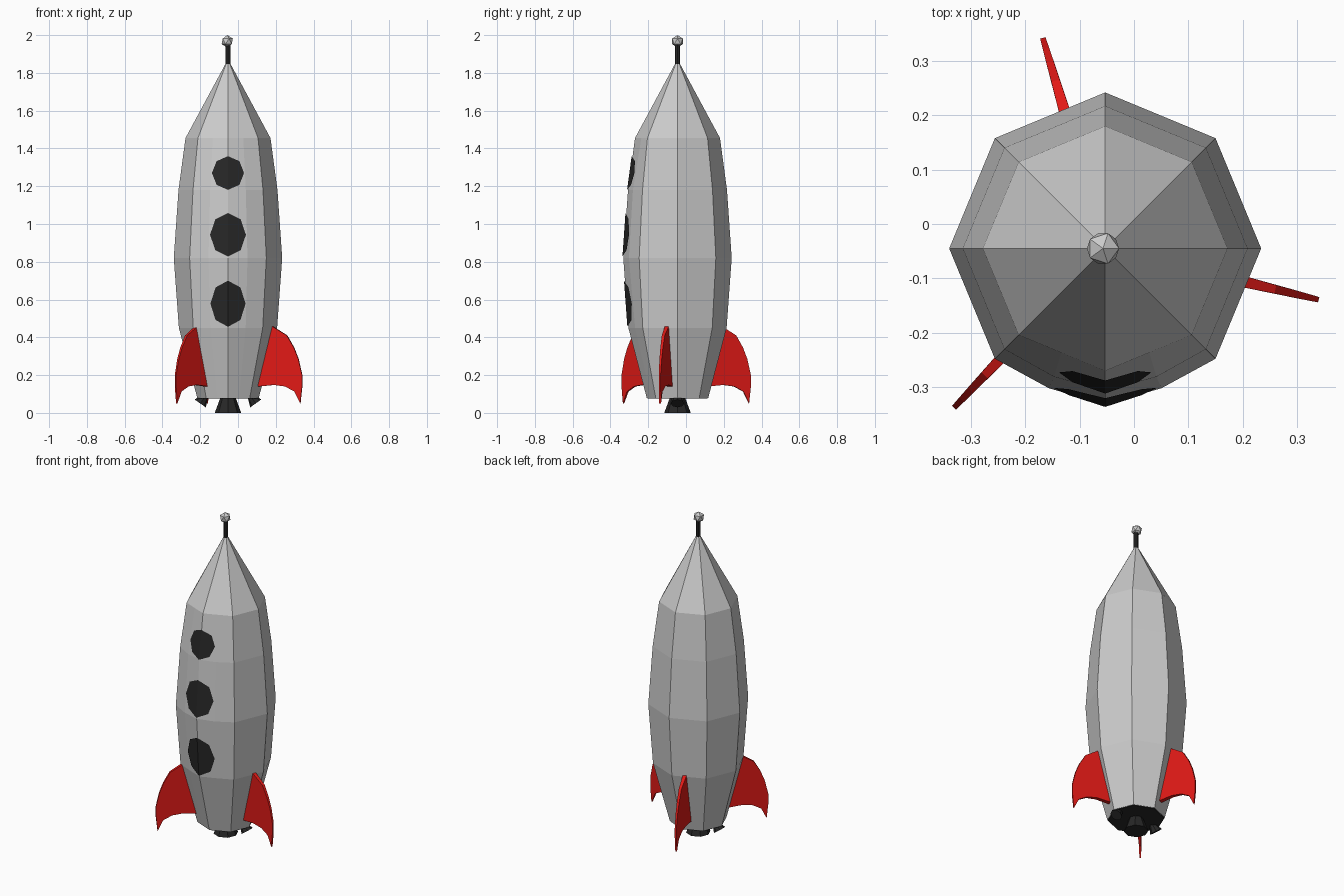
import bpy, bmesh
from math import sin, cos, radians
from mathutils import Vector

if "Cube" in bpy.data.objects:
    bpy.data.objects.remove(bpy.data.objects["Cube"])

CX, CY = -0.053, -0.045          # rocket axis


def material(name, rgb):
    m = bpy.data.materials.new(name)
    m.diffuse_color = (*rgb, 1)
    m.use_nodes = True
    m.node_tree.nodes["Principled BSDF"].inputs["Base Color"].default_value = m.diffuse_color
    return m


DARK = material("dark_metal", (0.02, 0.02, 0.02))
RED = material("red_paint", (0.75, 0.01, 0.008))


def make(name, verts, faces, mat=None):
    me = bpy.data.meshes.new(name)
    bm = bmesh.new()
    vs = [bm.verts.new(v) for v in verts]
    for f in faces:
        bm.faces.new([vs[i] for i in f])
    bmesh.ops.recalc_face_normals(bm, faces=bm.faces)
    bm.to_mesh(me)
    bm.free()
    ob = bpy.data.objects.new(name, me)
    bpy.context.collection.objects.link(ob)
    if mat:
        me.materials.append(mat)
    return ob


def loft(name, rings, mat=None):
    """Skin a stack of equal-length rings and cap both ends."""
    n = len(rings[0])
    verts = [v for r in rings for v in r]
    faces = [(k * n + i, k * n + (i + 1) % n, (k + 1) * n + (i + 1) % n, (k + 1) * n + i)
             for k in range(len(rings) - 1) for i in range(n)]
    last = (len(rings) - 1) * n
    faces += [tuple(range(n)), tuple(range(last, last + n))]
    return make(name, verts, faces, mat)


def cone(name, a, b, ra, rb, sides, mat):
    """Tapered cylinder between two points."""
    a, b = Vector(a), Vector(b)
    q = (b - a).to_track_quat('Z', 'Y')
    rings = [[p + q @ Vector((r * cos(radians(360 * i / sides)), r * sin(radians(360 * i / sides)), 0))
              for i in range(sides)] for p, r in ((a, ra), (b, rb))]
    return loft(name, rings, mat)


# Hull: eight sides plus two extra front points that bulge around the windows
# (z, radius, bulge)
PROFILE = [(0.08, 0.163, 0), (0.45, 0.26, 0.003), (0.82, 0.287, 0.013),
           (1.18, 0.262, 0.013), (1.455, 0.225, 0), (1.85, 0.012, 0)]


def front_point(r, bulge):
    dx = 0.36 * r
    return dx, r - dx * 0.4142 + bulge


def hull_ring(z, r, bulge):
    pts = [(r * cos(radians(45 * i)), r * sin(radians(45 * i))) for i in range(8)]
    dx, d = front_point(r, bulge)
    pts = pts[:6] + [(-dx, -d), pts[6], (dx, -d), pts[7]]
    return [(CX + x, CY + y, z) for x, y in pts]


loft("hull", [hull_ring(*p) for p in PROFILE])


# Windows: octagons folded over the front edge of the hull
def hull_front(dx, z):
    for (z0, r0, b0), (z1, r1, b1) in zip(PROFILE, PROFILE[1:]):
        if z0 <= z <= z1:
            t = (z - z0) / (z1 - z0)
            r = r0 + (r1 - r0) * t
            ex, d = front_point(r, b0 + (b1 - b0) * t)
            return CY - (r + (d - r) * abs(dx) / ex) - 0.005


for name, zc, w, h in (("lower_window", 0.578, 0.093, 0.122),
                       ("middle_window", 0.943, 0.095, 0.115),
                       ("upper_window", 1.27, 0.085, 0.089)):
    verts = []
    for i in range(8):
        dx, z = w * sin(radians(45 * i)), zc + h * cos(radians(45 * i))
        verts.append((CX + dx, hull_front(dx, z), z))
    make(name, verts, [(0, 1, 2, 3, 4), (4, 5, 6, 7, 0)], DARK)

# Fins: swept outline (radius, z, half thickness), three around the hull
FIN = [(0.225, 0.46, .011), (0.245, 0.457, .011), (0.322, 0.41, .008), (0.36, 0.345, .007),
       (0.384, 0.285, .006), (0.404, 0.2, .005), (0.404, 0.14, .005), (0.394, 0.05, .005),
       (0.363, 0.113, .006), (0.312, 0.14, .008), (0.25, 0.148, .011), (0.15, 0.138, .014)]
for k in range(3):
    a = radians(-13.5 + 120 * k)
    sides = [[(CX + r * cos(a) - s * t * sin(a), CY + r * sin(a) + s * t * cos(a), z)
              for r, z, t in FIN] for s in (-1, 1)]
    loft(f"fin_{k + 1}", sides, RED)

# Engine plate, main nozzle and two tilted side thrusters
cone("engine_plate", (CX, CY, 0.077), (CX, CY, 0.085), 0.16, 0.16, 8, DARK)
cone("main_nozzle", (CX, CY, 0), (CX, CY, 0.09), 0.07, 0.037, 8, DARK)
for side, s in (("left", -1), ("right", 1)):
    cone(f"{side}_thruster", (CX + s * 0.147, CY, 0.05), (CX + s * 0.115, CY, 0.095),
         0.036, 0.014, 8, DARK)

# Antenna mast and ball
cone("antenna_mast", (CX, CY, 1.83), (CX, CY, 1.95), 0.014, 0.014, 8, DARK)
bpy.ops.mesh.primitive_ico_sphere_add(subdivisions=1, radius=0.033, location=(CX - 0.004, CY, 1.967))
bpy.context.object.name = "antenna_ball"
